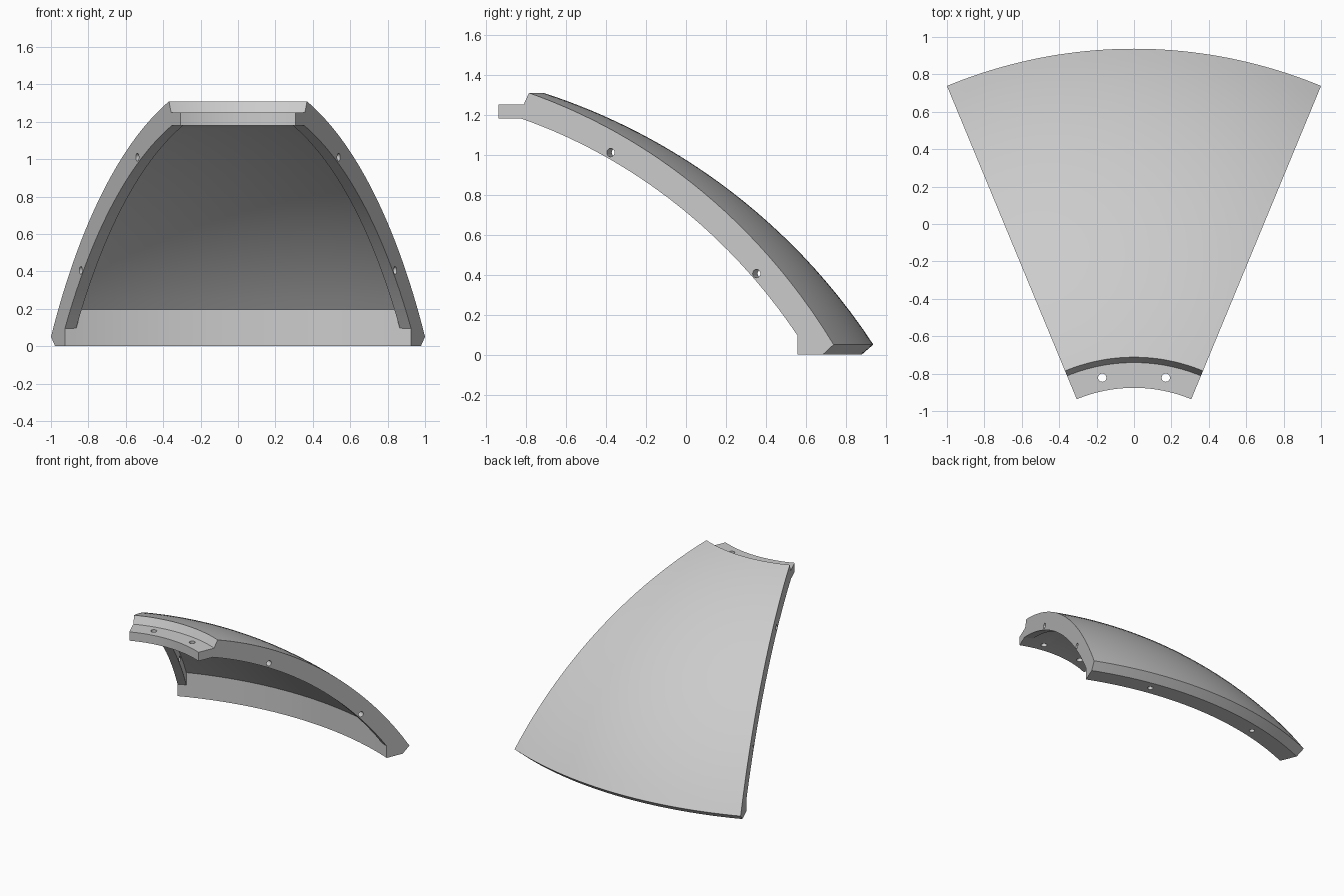
import bpy, bmesh
from math import sin, cos, sqrt, radians, pi
from mathutils import Matrix, Vector

if "Cube" in bpy.data.objects:
    bpy.data.objects.remove(bpy.data.objects["Cube"])

HALF = radians(22.5)             # the panel is one eighth of a dome
AXIS_Y, ZC = -1.676, -1.664      # dome axis and sphere centre height
R_OUT, R_SHELL, R_RIB = 3.125, 3.05, 2.99
R_RIM, Z_FLANGE, RIB_T = 2.418, 1.18, 0.065


def sphere_z(R, r):
    return ZC + sqrt(R * R - r * r)


def arc(R, r0, r1, n=28):
    pts = []
    for i in range(n + 1):
        r = r0 + (r1 - r0) * i / n
        pts.append((r, sphere_z(R, r)))
    return pts


def radius_at(R, z):
    return sqrt(R * R - (z - ZC) ** 2)


def polar(r, a, z):
    return Vector((r * sin(a), AXIS_Y + r * cos(a), z))


def finish(bm, name):
    bmesh.ops.recalc_face_normals(bm, faces=bm.faces)
    me = bpy.data.meshes.new(name)
    bm.to_mesh(me)
    bm.free()
    ob = bpy.data.objects.new(name, me)
    bpy.context.collection.objects.link(ob)
    return ob


def spin(name, profile, n=40):
    bm = bmesh.new()
    cols = [[bm.verts.new(polar(r, -HALF + 2 * HALF * j / n, z)) for r, z in profile]
            for j in range(n + 1)]
    m = len(profile)
    for a, b in zip(cols, cols[1:]):
        for i in range(m):
            k = (i + 1) % m
            bm.faces.new((a[i], a[k], b[k], b[i]))
    bm.faces.new(cols[0])
    bm.faces.new(cols[-1])
    return finish(bm, name)


def plate(name, profile, side):
    # flat plate lying on one side plane of the wedge, thickened inward
    bm = bmesh.new()
    inward = Vector((-side * cos(HALF), sin(HALF), 0))
    face = bm.faces.new([bm.verts.new(polar(r, side * HALF, z)) for r, z in profile])
    ext = bmesh.ops.extrude_face_region(bm, geom=[face], use_keep_orig=True)
    moved = [v for v in ext["geom"] if isinstance(v, bmesh.types.BMVert)]
    bmesh.ops.translate(bm, verts=moved, vec=inward * RIB_T)
    return finish(bm, name)


def drill(ob, holes):
    # holes: (centre, direction, radius, length)
    bm = bmesh.new()
    for c, d, rad, length in holes:
        rot = d.to_track_quat('Z', 'Y').to_matrix().to_4x4()
        bmesh.ops.create_cone(bm, cap_ends=True, segments=24, radius1=rad, radius2=rad,
                              depth=length, matrix=Matrix.Translation(c) @ rot)
    cutter = finish(bm, ob.name + "_hole_cutter")
    cutter.hide_render = True
    mod = ob.modifiers.new("holes", 'BOOLEAN')
    mod.operation, mod.solver, mod.object = 'DIFFERENCE', 'EXACT', cutter
    bpy.context.view_layer.objects.active = ob
    bpy.ops.object.modifier_apply(modifier=mod.name)
    bpy.data.objects.remove(cutter, do_unlink=True)


def smooth(ob):
    bpy.ops.object.select_all(action='DESELECT')
    ob.select_set(True)
    bpy.context.view_layer.objects.active = ob
    bpy.ops.object.shade_smooth_by_angle(angle=radians(25))


UP = Vector((0, 0, 1))
r_top = radius_at(R_SHELL, Z_FLANGE)

# curved skin with upper bolting flange and thick lower rim
skin = ([(0.80, Z_FLANGE), (0.80, 1.25), (0.935, 1.25)]
        + arc(R_OUT, 0.964, 2.613)
        + [(2.555, 0), (R_RIM, 0)]
        + arc(R_SHELL, R_RIM, r_top))
panel = spin("dome_panel", skin)
drill(panel,
      [(polar(0.871, s * HALF / 2, 1.215), UP, 0.022, 0.2) for s in (-1, 1)]
      + [(polar(2.487, s * HALF / 2, 0), UP, 0.02, 0.12) for s in (-1, 1)])
smooth(panel)

# side ribs with joining holes
rib = arc(R_RIB, radius_at(R_RIB, Z_FLANGE), R_RIM) + arc(R_SHELL, R_RIM, r_top)
for side, name in ((-1, "left_rib"), (1, "right_rib")):
    ob = plate(name, rib, side)
    across = Vector((side * cos(HALF), -sin(HALF), 0))
    drill(ob, [(polar(r, side * HALF, z), across, 0.021, 0.3)
               for r, z in ((1.406, 1.01), (2.196, 0.405))])
    smooth(ob)
